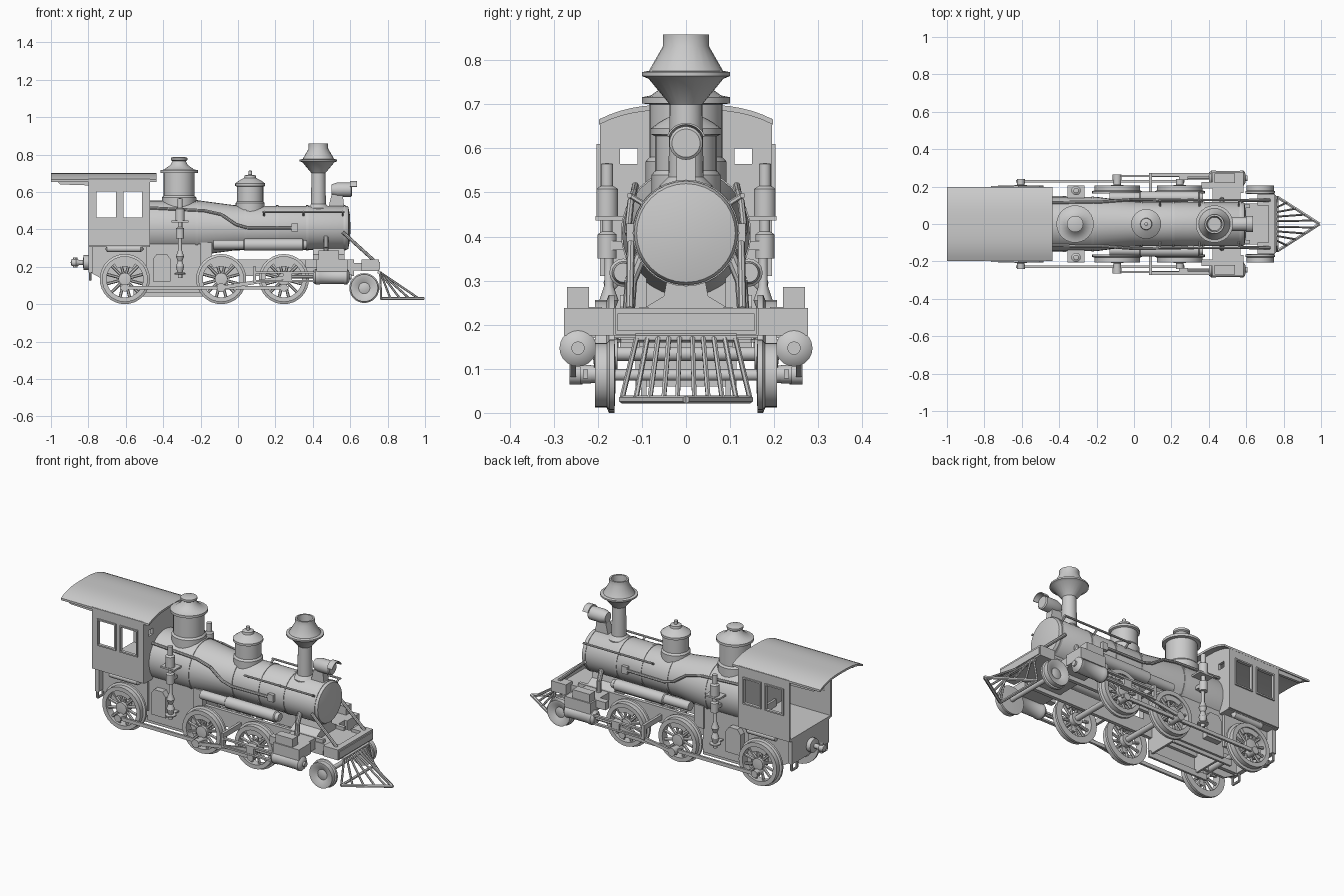
import bpy, bmesh
from math import pi, radians, sin, cos
from mathutils import Matrix, Vector

if "Cube" in bpy.data.objects:
    bpy.data.objects.remove(bpy.data.objects["Cube"])


def box(x, y, z):
    """Block spanning three (low, high) ranges."""
    bm = bmesh.new()
    size = [b - a for a, b in (x, y, z)]
    mid = [(a + b) / 2 for a, b in (x, y, z)]
    bmesh.ops.create_cube(bm, size=1, matrix=Matrix.Translation(mid) @ Matrix.Diagonal((*size, 1)))
    return bm


def prism(points, axis, low, high):
    """Outline in the plane across the axis, extruded from low to high."""
    bm = bmesh.new()
    place = (lambda p: (low, *p)) if axis == "X" else (lambda p: (p[0], low, p[1]))
    face = bm.faces.new([bm.verts.new(place(p)) for p in points])
    new = bmesh.ops.extrude_face_region(bm, geom=[face])["geom"]
    step = Vector((high - low, 0, 0) if axis == "X" else (0, high - low, 0))
    bmesh.ops.translate(bm, vec=step, verts=[v for v in new if isinstance(v, bmesh.types.BMVert)])
    return bm


def lathe(profile, axis, centre, segments=24, closed=False, start=0, angle=2 * pi):
    """Spin (radius, height) points round an axis through the centre."""
    bm = bmesh.new()
    verts = [bm.verts.new((r * cos(start), r * sin(start), h)) for r, h in profile]
    edges = [bm.edges.new(pair) for pair in zip(verts, verts[1:])]
    if closed:
        edges.append(bm.edges.new((verts[-1], verts[0])))
    bmesh.ops.spin(bm, geom=verts + edges, cent=(0, 0, 0), axis=(0, 0, 1), angle=angle, steps=segments)
    bmesh.ops.remove_doubles(bm, verts=bm.verts, dist=1e-5)
    if angle < 6:
        bmesh.ops.holes_fill(bm, edges=bm.edges)
    turn = {"X": Matrix.Rotation(pi / 2, 4, "Y"), "Y": Matrix.Rotation(-pi / 2, 4, "X"), "Z": Matrix()}
    bm.transform(Matrix.Translation(centre) @ turn[axis])
    return bm


def tube(points, radius, sides=8):
    """Round bar along a chain of points."""
    bm = bmesh.new()
    for a, b in zip(points, points[1:]):
        a, b = Vector(a), Vector(b)
        turn = (b - a).to_track_quat("Z", "Y").to_matrix().to_4x4()
        bmesh.ops.create_cone(bm, cap_ends=True, segments=sides, radius1=radius, radius2=radius,
                              depth=(b - a).length, matrix=Matrix.Translation((a + b) / 2) @ turn)
    return bm


def part(name, *shapes, mirror=False):
    """Join shapes into one object, optionally repeated on the other side."""
    bm = bmesh.new()
    mesh = bpy.data.meshes.new(name)
    for shape in shapes:
        shape.to_mesh(mesh)
        bm.from_mesh(mesh)
        shape.free()
    bmesh.ops.recalc_face_normals(bm, faces=bm.faces)
    bm.to_mesh(mesh)
    bm.free()
    mesh.shade_smooth()
    mesh.set_sharp_from_angle(angle=radians(32))
    obj = bpy.data.objects.new(name, mesh)
    bpy.context.collection.objects.link(obj)
    if mirror:
        mod = obj.modifiers.new("Mirror", "MIRROR")
        mod.use_axis = (False, True, False)
        mod.use_mirror_merge = False


# Boiler, bands and smokebox saddle
AXIS = (0, 0, .408)
part("boiler", lathe([(0, -.48), (.145, -.48), (.145, -.2), (.121, -.02), (.118, .06),
                      (.118, .58), (.112, .59), (.07, .598), (0, .602)], "X", AXIS, 32))
for x, r in ((-.22, .148), (.04, .122), (.21, .121), (.37, .121), (.57, .121)):
    part("boiler_band", lathe([(.1, x - .006), (r, x - .006), (r, x + .006), (.1, x + .006)],
                              "X", AXIS, 32, closed=True))
part("smokebox_saddle", prism([(-.1, .235), (.1, .235), (.05, .265), (.04, .32), (-.04, .32), (-.05, .265)],
                              "X", .4, .57))

# Chimney, domes and headlamp
part("chimney", lathe([(.06, .49), (.06, .515), (.04, .535), (.037, .7), (.085, .758), (.1, .764), (.1, .773),
                       (.084, .776), (.052, .832), (.052, .858), (.042, .858), (.036, .76), (0, .76)],
                      "Z", (.43, 0, 0)))
part("steam_dome", lathe([(.092, .5), (.092, .57), (.083, .58), (.083, .7), (.1, .702), (.1, .716), (.08, .72),
                          (.045, .745), (.036, .765), (.044, .77), (.044, .782), (.03, .787), (0, .787)],
                         "Z", (-.315, 0, 0)))
part("sand_dome", lathe([(.078, .48), (.078, .54), (.07, .55), (.07, .628), (.08, .632), (.08, .645), (.06, .66),
                         (.032, .675), (.03, .688), (.01, .692), (.01, .712), (0, .716)], "Z", (.065, 0, 0)))
part("headlamp", lathe([(0, .5), (.028, .5), (.038, .53), (.038, .605), (.032, .61), (0, .61)],
                       "X", (0, 0, .612)),
     lathe([(.038, .6), (.046, .6), (.046, .635), (.042, .635)], "X", (0, 0, .612), 12, closed=True,
           start=radians(110), angle=radians(140)),
     prism([(.48, .5), (.57, .5), (.56, .585), (.5, .585)], "Y", -.022, .022))

# Cab walls with window openings
wall = (.183, .195)
sides = [box((-.8, -.47), wall, (.31, .455)), box((-.8, -.47), wall, (.61, .668))]
sides += [box(span, wall, (.455, .61)) for span in ((-.8, -.765), (-.645, -.62), (-.505, -.47))]
part("cab_side", *sides, mirror=True)
frames = []
for a, b in ((-.765, -.645), (-.62, -.505)):
    for lo, hi in ((.455, .463), (.602, .61)):
        frames.append(box((a, b), (.185, .203), (lo, hi)))
    for edge in (a, b - .008):
        frames.append(box((edge, edge + .008), (.185, .203), (.455, .61)))
part("cab_window_frame", *frames, mirror=True)


def roof_arc(drop, half=.197, count=16):
    ts = [2 * i / count - 1 for i in range(count + 1)]
    return [(half * t, .7 - drop - .034 * abs(t) ** 3) for t in ts]


front = (-.485, -.47)
part("cab_front", box(front, (-.11, .11), (.31, .62)),
     prism([(-.185, .6), (.185, .6)] + roof_arc(.006, .185)[::-1], "X", *front))
part("cab_front_panel", box(front, (.11, .185), (.31, .565)), box(front, (.15, .185), (.565, .6)), mirror=True)
part("cab_floor", box((-.8, -.47), (-.185, .185), (.305, .32)))
part("cab_roof", prism(roof_arc(0) + roof_arc(.012)[::-1], "X", -1, -.435))
part("roof_bracket", prism([(-.97, .66), (-.8, .66), (-.8, .635), (-.95, .64)], "Y", .17, .185), mirror=True)

# Frame, open-bottomed firebox and coupler
part("frame_plate", box((-.75, .62), (.085, .105), (.15, .24)), mirror=True)
part("firebox_side", box((-.5, -.19), (.103, .115), (.06, .36)),
     box((-.56, -.18), (.09, .102), (.04, .075)), mirror=True)
part("firebox_end", box((-.5, -.488), (-.11, .11), (.06, .36)), box((-.202, -.19), (-.11, .11), (.06, .36)))
part("firebox_hatch", prism([(-.455, .12), (-.36, .12), (-.36, .24), (-.38, .268), (-.435, .268), (-.455, .24)],
                            "Y", .11, .15), mirror=True)
part("boiler_bracket", box((-.2, -.14), (.09, .125), (.2, .33)), mirror=True)
part("tail_frame", prism([(-.79, .17), (-.7, .12), (-.49, .12), (-.49, .31), (-.79, .31)], "Y", .115, .13),
     mirror=True)
part("tail_beam", box((-.8, -.775), (-.17, .17), (.17, .305)))
part("cab_step", tube([(-.79, .16, .31), (-.79, .16, .13), (-.79, .11, .13), (-.79, .11, .2)], .007), mirror=True)
part("coupler", lathe([(0, -.895), (.018, -.89), (.022, -.865), (.014, -.85), (.014, -.83), (.04, -.825),
                       (.04, -.8), (0, -.79)], "X", (0, 0, .222), 12),
     lathe([(0, .195), (.013, .195), (.013, .25), (0, .25)], "Z", (-.87, 0, 0), 8))
part("cab_pipe", lathe([(0, -.71), (.017, -.7), (.017, -.52), (0, -.5)], "X", (0, .17, .295), 12), mirror=True)

# Spoked driving wheels with counterweights and crank pins
PIN_Z = .088
for name, x in (("rear", -.605), ("middle", -.09), ("leading", .245)):
    hub = (x, 0, .134)
    shapes = [lathe([(.098, .162), (.134, .162), (.134, .175), (.122, .18), (.122, .207), (.098, .207)],
                    "Y", hub, 32, closed=True),
              lathe([(0, .155), (.034, .155), (.034, .208), (0, .212)], "Y", hub, 16),
              lathe([(.068, .17), (.1, .17), (.1, .2), (.068, .2)], "Y", hub, 8,
                    closed=True, start=radians(-125), angle=radians(70)),
              lathe([(0, .18), (.02, .18), (.02, .238), (0, .238)], "Y", (x, 0, PIN_Z), 12)]
    for i in range(12):
        a = 2 * pi * i / 12 + .26
        shapes.append(tube([(x + r * cos(a), .186, .134 + r * sin(a)) for r in (.025, .102)], .008, 6))
    part(name + "_driving_wheel", *shapes, mirror=True)
    part(name + "_axle", tube([(x, -.17, .134), (x, .17, .134)], .016, 12))
part("pilot_wheel", lathe([(0, .16), (.03, .16), (.08, .162), (.08, .174), (.073, .179), (.073, .206),
                           (.062, .206), (.03, .19), (.018, .194), (0, .196)],
                          "Y", (.675, 0, .086), 28), mirror=True)
part("pilot_axle", tube([(.675, -.165, .086), (.675, .165, .086)], .013, 12))


# Rods, crosshead and guide bars
def bar(x0, z0, x1, z1, y, half=.01):
    return prism([(x0, z0 - half), (x1, z1 - half), (x1, z1 + half), (x0, z0 + half)], "Y", y, y + .012)


part("coupling_rod", bar(-.63, PIN_Z, .27, PIN_Z, .222),
     *[lathe([(0, .216), (.021, .216), (.021, .24), (0, .24)], "Y", (x, 0, PIN_Z), 12)
       for x in (-.605, -.09, .245)], mirror=True)
part("main_rod", bar(-.09, PIN_Z, .27, .146, .25), tube([(-.09, .235, PIN_Z), (-.09, .264, PIN_Z)], .024, 12),
     mirror=True)
part("crosshead", box((.24, .29), (.235, .27), (.12, .172)),
     tube([(.27, .247, .146), (.43, .247, .146)], .009), mirror=True)
part("guide_bars", *[box((.085, .43), (.255, .272), (z, z + .01)) for z in (.118, .164)], mirror=True)
part("guide_yoke", box((.08, .095), (.09, .272), (.17, .2)), box((.08, .095), (.25, .272), (.115, .18)), mirror=True)

# Steam cylinders, valve chests and pipes
part("cylinder", lathe([(0, .4), (.03, .4), (.042, .415), (.042, .435), (.039, .44), (.039, .565), (.042, .57),
                        (.042, .583), (.03, .594), (.015, .597), (.015, .607), (0, .607)],
                       "X", (0, .245, .147), 20), mirror=True)
part("valve_chest", box((.42, .585), (.165, .277), (.175, .238)), box((.43, .54), (.22, .27), (.235, .286)),
     box((.36, .43), (.19, .225), (.195, .24)), mirror=True)
part("cylinder_block", box((.42, .57), (-.17, .17), (.175, .238)))
part("steam_pipe", tube([(.47, .1, .36), (.47, .125, .3), (.47, .13, .23)], .014, 10), mirror=True)

# Front beam, braces and pilot grille
part("buffer_beam", box((.72, .755), (-.16, .16), (.178, .238)), box((.56, .73), (-.11, .11), (.18, .22)),
     box((.753, .76), (-.155, .155), (.186, .226)))
part("beam_bracket", box((.66, .73), (.1, .16), (.178, .238)), mirror=True)
part("smokebox_brace", tube([(.56, .125, .385), (.725, .128, .235)], .009), mirror=True)
TIP, BASE = .992, .765
grille = [tube([(BASE, .145, .03), (TIP, 0, .03)], .009, 6),
          tube([(.755, 0, .17), (.755, .115, .17)], .01, 6),
          tube([(BASE, 0, .03), (BASE, .145, .03)], .008, 6)]
for i in range(5):
    t = (i + .6) / 4.6
    grille.append(tube([(.76, .112 * t, .17), (TIP - (TIP - BASE) * t, .145 * t, .033)], .006, 6))
part("pilot_grille", *grille, mirror=True)

# Pumps, reservoirs, pipes and handrails
part("air_pump", lathe([(0, .35), (.022, .35), (.022, .405), (.012, .412), (.012, .44), (.025, .442),
                        (.025, .508), (.014, .515), (.014, .565), (0, .567)], "Z", (-.31, .179, 0), 14),
     lathe([(0, .14), (.012, .14), (.012, .158), (.03, .16), (.03, .167), (.014, .17), (.022, .2), (.012, .23),
            (.022, .255), (.01, .29), (.01, .36)], "Z", (-.31, .175, 0), 12),
     prism([(-.355, .437), (-.265, .437), (-.265, .447), (-.355, .447)], "Y", .14, .205),
     box((-.33, -.29), (.11, .175), (.37, .39)), box((-.32, -.3), (.1, .175), (.16, .168)), mirror=True)
part("air_reservoir", lathe([(0, -.13), (.026, -.13), (.026, .03), (.032, .035), (.032, .345), (.026, .35),
                             (.022, .37), (0, .37)], "X", (0, .142, .318), 16), mirror=True)
part("feed_pipe", tube([(-.47, .115, .515), (-.18, .118, .5), (-.09, .125, .48), (-.01, .131, .425),
                        (.05, .131, .408), (.3, .126, .408)], .008),
     box((.285, .32), (.11, .135), (.388, .43)), mirror=True)
part("handrail", tube([(.13, .128, .493), (.57, .128, .493)], .006),
     *[tube([(x, .09, .47), (x, .13, .495)], .006, 6) for x in (.14, .35, .56)], mirror=True)
